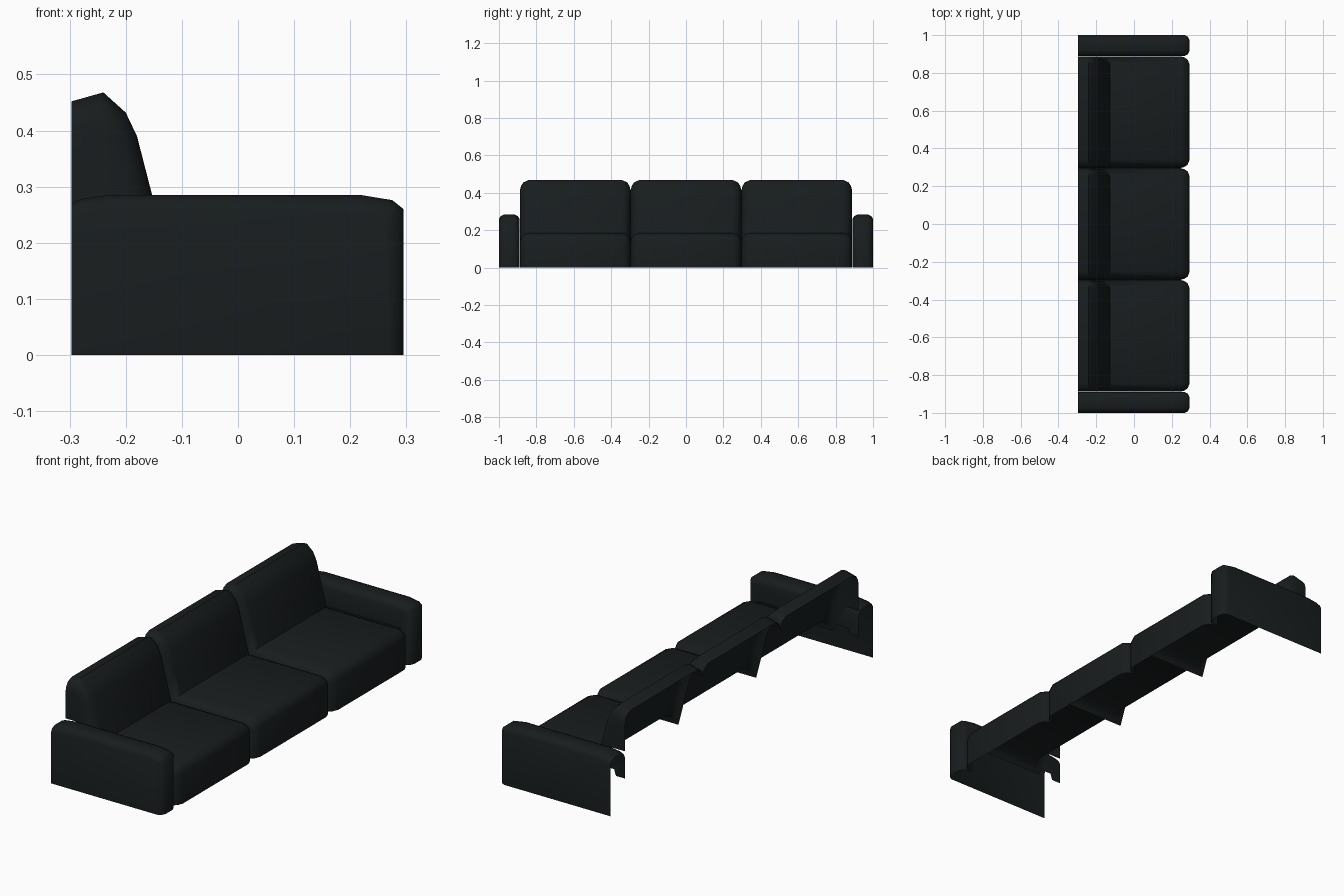
import bpy, bmesh, math
from mathutils import Vector

if "Cube" in bpy.data.objects:
    bpy.data.objects.remove(bpy.data.objects["Cube"])

BACK = -0.297
mat = bpy.data.materials.new("dark_fabric")
mat.diffuse_color = (0.009, 0.012, 0.013, 1)
mat.use_nodes = True
mat.node_tree.nodes["Principled BSDF"].inputs["Base Color"].default_value = mat.diffuse_color


def inset(profile, d):
    """Offset an (x, z) profile inward, keeping its ends on the floor and back planes."""
    pts = [Vector(p) for p in profile]
    dirs = [(b - a).normalized() for a, b in zip(pts, pts[1:])]
    norms = [Vector((-t.y, t.x)) for t in dirs]
    out = []
    for i, p in enumerate(pts):
        if i == 0:
            out.append(Vector((p.x - d, 0)))
        elif i == len(pts) - 1:
            out.append(Vector((BACK, p.y - d)))
        else:
            n = (norms[i - 1] + norms[i]).normalized()
            out.append(p + n * d / max(n.dot(norms[i]), 0.5))
    return out


def shell(name, profile, y0, y1, rings, low_cap=None, high_cap=None):
    """Sweep a profile along y with rounded ends; a cap is (first index, extra points)."""
    bm = bmesh.new()
    stations = [(y0 + a, d) for a, d in rings] + [(y1 - a, d) for a, d in reversed(rings)]
    rows = [[bm.verts.new((p.x, y, p.y)) for p in inset(profile, d)] for y, d in stations]
    for r, s in zip(rows, rows[1:]):
        for j in range(len(r) - 1):
            bm.faces.new((r[j], s[j], s[j + 1], r[j + 1]))
    for cap, row, y in ((low_cap, rows[0], y0), (high_cap, rows[-1], y1)):
        if cap:
            loop = row[cap[0]:] + [bm.verts.new((x, y, z)) for x, z in cap[1]]
            bm.faces.new(loop if row is rows[0] else loop[::-1])
    me = bpy.data.meshes.new(name)
    bm.to_mesh(me)
    bm.free()
    me.materials.append(mat)
    ob = bpy.data.objects.new(name, me)
    bpy.context.collection.objects.link(ob)
    bpy.ops.object.select_all(action='DESELECT')
    ob.select_set(True)
    bpy.context.view_layer.objects.active = ob
    bpy.ops.object.shade_smooth_by_angle(angle=math.radians(50))
    return ob


# Three seat-and-back sections, open behind and underneath
section = [(0.295, 0), (0.295, 0.145), (0.283, 0.172), (0.25, 0.186), (-0.128, 0.187),
           (-0.153, 0.285), (-0.18, 0.39), (-0.2, 0.432), (-0.24, 0.468), (BACK, 0.452)]
soft = [(0, 0.05), (0.006, 0.028), (0.018, 0.011), (0.045, 0)]
side = (4, [(BACK, 0.27), (-0.23, 0.27)])
width = 1.776 / 3
for i in range(3):
    y = -0.888 + i * width
    shell(f"seat_section_{i + 1}", section, y, y + width, soft,
          side if i == 0 else None, side if i == 2 else None)

# Arms: full outer wall, inner wall cut away below the seat
arm = [(0.295, 0), (0.295, 0.26), (0.275, 0.276), (0.22, 0.285),
       (-0.23, 0.285), (-0.28, 0.278), (BACK, 0.27)]
arm_soft = [(0, 0.026), (0.009, 0.009), (0.028, 0)]
inner = (0, [(BACK, 0.14), (-0.25, 0.14), (-0.24, 0.17), (0.24, 0.17), (0.24, 0)])
outer = (0, [(BACK, 0)])
ob = shell("arms", arm, 0.89, 1.0, arm_soft, inner, outer)
mirror = ob.modifiers.new("other_arm", 'MIRROR')
mirror.use_axis = (False, True, False)
mirror.use_mirror_merge = False
